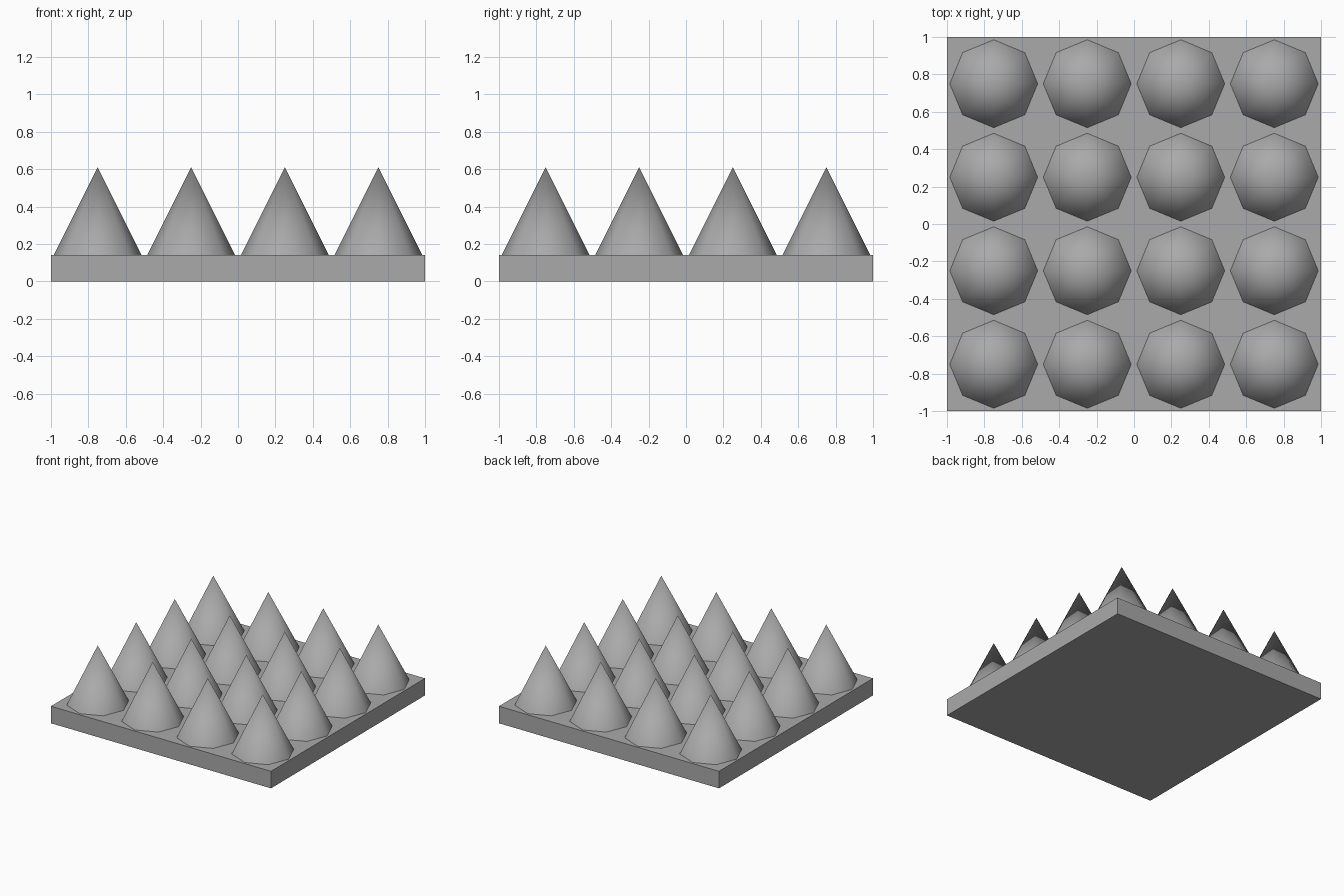
import bpy
import math

cube = bpy.data.objects.get("Cube")
if cube:
    bpy.data.objects.remove(cube, do_unlink=True)

SLAB_HEIGHT = 0.14
SPIKE_HEIGHT = 0.47
SPIKE_RADIUS = 0.235
COUNT = 4
SPACING = 2 / COUNT

# One plain grey for everything
grey = bpy.data.materials.new("stone_grey")
grey.use_nodes = True
color = (0.4, 0.4, 0.4, 1)
grey.diffuse_color = color
grey.node_tree.nodes["Principled BSDF"].inputs["Base Color"].default_value = color

# Square slab
bpy.ops.mesh.primitive_cube_add(size=1, location=(0, 0, SLAB_HEIGHT / 2))
slab = bpy.context.object
slab.name = "base_slab"
slab.scale = (2, 2, SLAB_HEIGHT)
bpy.ops.object.transform_apply(location=False, rotation=False, scale=True)
slab.data.materials.append(grey)

# Eight-sided spike with smooth sides, open where it meets the slab
bpy.ops.mesh.primitive_cone_add(vertices=8, radius1=SPIKE_RADIUS, radius2=0,
                                depth=SPIKE_HEIGHT, end_fill_type='NOTHING')
first = bpy.context.object
bpy.ops.object.shade_smooth_by_angle(angle=math.radians(60))
first.data.name = "spike"
first.data.materials.append(grey)

# Grid of spikes sharing one mesh
for row in range(COUNT):
    for col in range(COUNT):
        if row == col == 0:
            spike = first
        else:
            spike = first.copy()
            bpy.context.collection.objects.link(spike)
        spike.name = f"spike_row{row + 1}_column{col + 1}"
        spike.location = ((col + 0.5) * SPACING - 1,
                          (row + 0.5) * SPACING - 1,
                          SLAB_HEIGHT + SPIKE_HEIGHT / 2)
